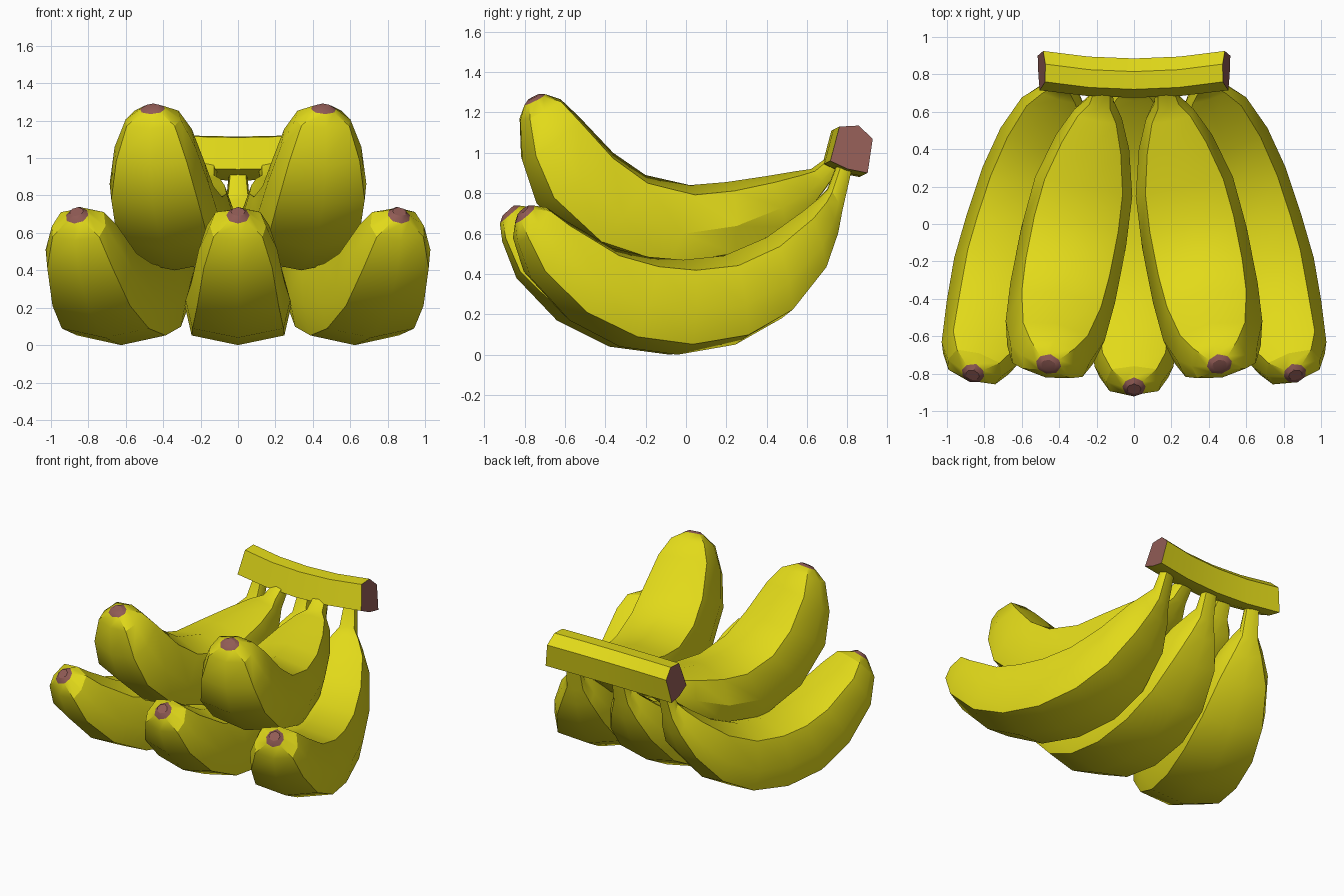
import bpy, bmesh, math

if "Cube" in bpy.data.objects:
    bpy.data.objects.remove(bpy.data.objects["Cube"])


def material(name, rgb):
    m = bpy.data.materials.new(name)
    m.diffuse_color = (*rgb, 1)
    m.use_nodes = True
    m.node_tree.nodes["Principled BSDF"].inputs["Base Color"].default_value = m.diffuse_color
    return m


YELLOW = material("banana_yellow", (0.76, 0.70, 0.01))
BROWN = material("tip_brown", (0.28, 0.105, 0.09))


def loft(name, rings, brown):
    """Skin a list of rings; brown(segment) picks segments, 'start'/'end' are the caps."""
    bm = bmesh.new()
    vs = [[bm.verts.new(p) for p in r] for r in rings]
    n = len(rings[0])
    for k in range(len(vs) - 1):
        for i in range(n):
            j = (i + 1) % n
            f = bm.faces.new((vs[k][i], vs[k][j], vs[k + 1][j], vs[k + 1][i]))
            f.material_index = int(brown(k))
    bm.faces.new(vs[0]).material_index = int(brown("start"))
    bm.faces.new(vs[-1]).material_index = int(brown("end"))
    bmesh.ops.recalc_face_normals(bm, faces=bm.faces)
    me = bpy.data.meshes.new(name)
    bm.to_mesh(me)
    bm.free()
    me.materials.append(YELLOW)
    me.materials.append(BROWN)
    for p in me.polygons:
        p.use_smooth = True
    me.set_sharp_from_angle(angle=math.radians(31))
    ob = bpy.data.objects.new(name, me)
    bpy.context.collection.objects.link(ob)
    return ob


# cross-section: (fraction from inner ridge to outer ridge, fraction of half width)
HALF = [(0.11, 0.80), (0.55, 1.0), (0.89, 0.87)]
SECTION = ([(0, 0)] + HALF + [(1, 0)] + [(t, -w) for t, w in reversed(HALF)])
TIP_HALF = [(0.2, 0.75), (0.5, 1.0), (0.85, 0.75)]
TIP_SECTION = ([(0, 0)] + TIP_HALF + [(1, 0)] + [(t, -w) for t, w in reversed(TIP_HALF)])

# stations from tip to stem: inner y, z, outer y, z, half width
LOWER = [
    (-.855, .738, -.908, .690, .038), (-.82, .738, -.922, .650, .062),
    (-.76, .73, -.91, .56, .15), (-.67, .67, -.84, .38, .21),
    (-.42, .53, -.64, .17, .25), (-.23, .485, -.38, .04, .28),
    (-.05, .47, -.08, 0, .285), (.16, .49, .22, .05, .28),
    (.38, .58, .46, .18, .25), (.57, .71, .65, .40, .19),
    (.66, .78, .73, .58, .115), (.70, .82, .765, .70, .065),
    (.76, .97, .83, .96, .045)]
UPPER = [
    (-.725, 1.292, -.785, 1.258, .042), (-.695, 1.29, -.80, 1.235, .068),
    (-.62, 1.265, -.82, 1.16, .15), (-.53, 1.18, -.81, .96, .22),
    (-.36, 1.0, -.74, .75, .27), (-.2, .89, -.5, .52, .285),
    (.02, .84, -.15, .40, .285), (.2, .855, .2, .46, .265),
    (.4, .885, .47, .60, .20), (.55, .91, .62, .73, .13),
    (.62, .92, .69, .82, .07), (.73, 1.0, .78, .95, .045)]


def banana(name, stations, x0, pivot, yaw, stretch=1.0):
    c, s = math.cos(yaw), math.sin(yaw)
    rings = []
    for k, (ty, tz, by, bz, w) in enumerate(stations):
        ring = []
        for t, f in (TIP_SECTION if k < 2 else SECTION):
            d = (pivot - (ty + (by - ty) * t)) * stretch
            lx = f * w
            ring.append((x0 + lx * c + d * s, pivot - d * c + lx * s, tz + (bz - tz) * t))
        rings.append(ring)
    return loft(name, rings, lambda k: k in (0, "start"))


# five bananas fanned out below the crown
banana("lower_middle_banana", LOWER, 0, .76, 0)
for side, label in ((-1, "left"), (1, "right")):
    banana("lower_%s_banana" % label, LOWER, .375 * side, .76, math.radians(17.3) * side)
    banana("upper_%s_banana" % label, UPPER, .17 * side, .70, math.radians(11.2) * side, 1.02)

# crown: gently bowed bar with brown cut ends
PROFILE = [(.715, .96), (.76, 1.13), (.855, 1.135), (.925, 1.07), (.90, .90), (.80, .92)]
crown = []
for u in (-1, -.5, 0, .5, 1):
    bow = 1 - u * u
    crown.append([(u * (.515 - .04 * (z - .9) / .23), y - .04 * bow, z - .02 * bow)
                  for y, z in PROFILE])
loft("crown", crown, lambda k: k in ("start", "end"))
